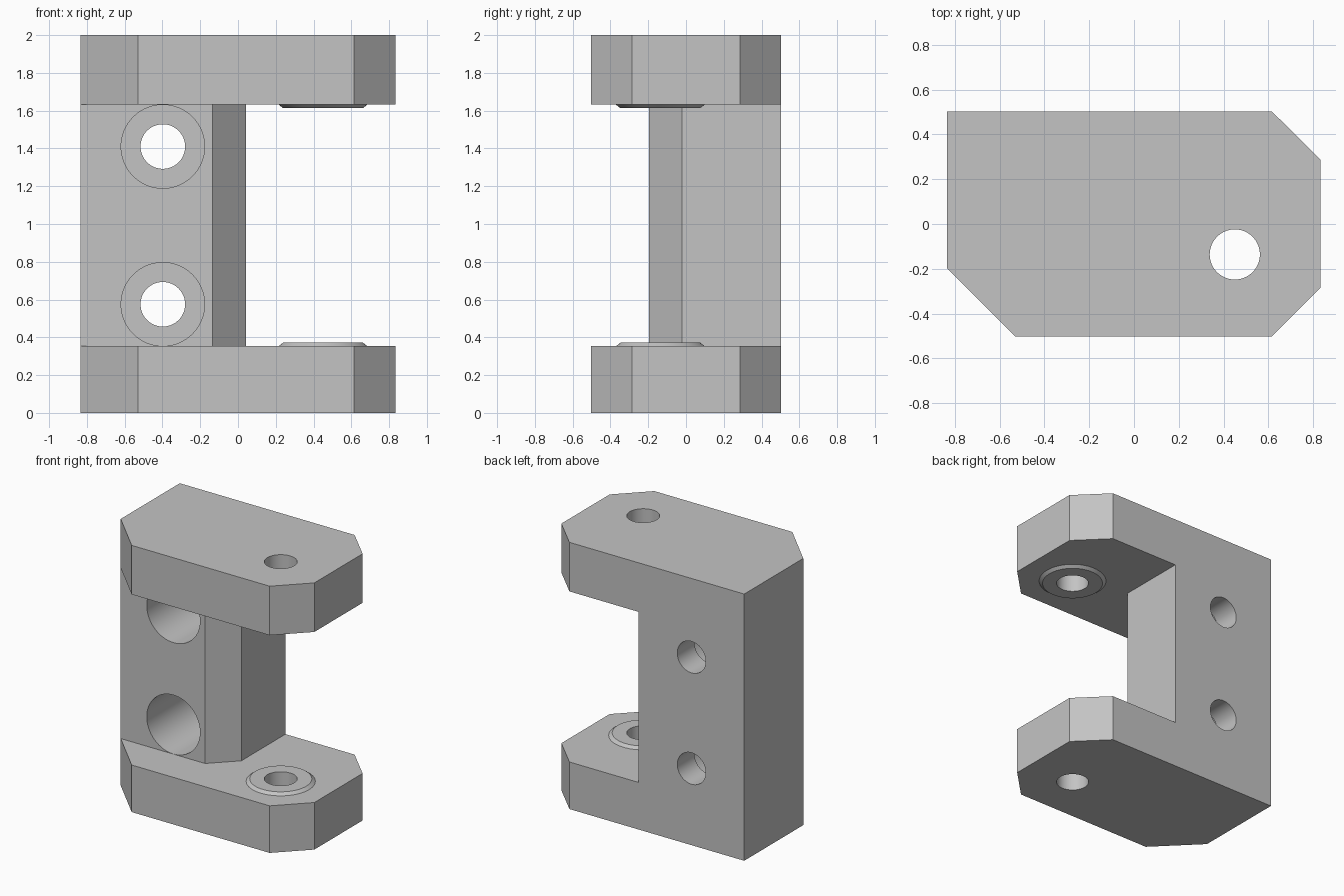
import bpy
import bmesh
import math
from mathutils import Matrix, Vector

cube = bpy.data.objects.get("Cube")
if cube:
    bpy.data.objects.remove(cube, do_unlink=True)

HEIGHT = 2.0
LOW, HIGH = 0.353, 1.632        # inner faces of the two arms
FRONT, BACK = -0.197, 0.503     # front and back of the upright
PIN_X, PIN_Y = 0.45, -0.136
BOLT_X, BOLT_HEIGHTS = -0.398, (0.575, 1.41)

metal = bpy.data.materials.new("plain grey")
metal.use_nodes = True
grey = (0.55, 0.55, 0.55, 1)
metal.diffuse_color = grey
metal.node_tree.nodes["Principled BSDF"].inputs["Base Color"].default_value = grey


def finish(name, bm):
    bmesh.ops.recalc_face_normals(bm, faces=bm.faces)
    mesh = bpy.data.meshes.new(name)
    bm.to_mesh(mesh)
    bm.free()
    mesh.materials.append(metal)
    obj = bpy.data.objects.new(name, mesh)
    bpy.context.collection.objects.link(obj)
    return obj


def prism(name, outline, z0, z1):
    bm = bmesh.new()
    face = bm.faces.new([bm.verts.new((x, y, z0)) for x, y in outline])
    top = bmesh.ops.extrude_face_region(bm, geom=[face])["geom"]
    verts = [v for v in top if isinstance(v, bmesh.types.BMVert)]
    bmesh.ops.translate(bm, verts=verts, vec=(0, 0, z1 - z0))
    return finish(name, bm)


def cone(name, start, end, r1, r2=None):
    """Round solid running from start to end."""
    start, end = Vector(start), Vector(end)
    axis = end - start
    turn = axis.to_track_quat('Z', 'Y').to_matrix().to_4x4()
    bm = bmesh.new()
    bmesh.ops.create_cone(bm, cap_ends=True, segments=64, radius1=r1,
                          radius2=r1 if r2 is None else r2, depth=axis.length,
                          matrix=Matrix.Translation((start + end) / 2) @ turn)
    return finish(name, bm)


def combine(target, tool, operation):
    mod = target.modifiers.new(tool.name, 'BOOLEAN')
    mod.operation, mod.solver, mod.object = operation, 'EXACT', tool
    bpy.context.view_layer.objects.active = target
    bpy.ops.object.modifier_apply(modifier=mod.name)
    bpy.data.objects.remove(tool, do_unlink=True)


# Full-height block with chamfered corners
bracket = prism("clevis_bracket", [
    (-0.835, BACK), (-0.835, FRONT), (-0.53, -0.503), (0.615, -0.503),
    (0.833, -0.285), (0.833, 0.287), (0.615, BACK)], 0, HEIGHT)

# Gap between the arms, leaving the chamfered upright
combine(bracket, prism("gap_cutter", [
    (-1, FRONT), (-0.135, FRONT), (0.042, -0.02), (0.042, 1),
    (1, 1), (1, -1), (-1, -1)], LOW, HIGH), 'DIFFERENCE')

# Counterbored bolt holes through the upright
for z in BOLT_HEIGHTS:
    combine(bracket, cone("counterbore_cutter", (BOLT_X, -0.4, z),
                          (BOLT_X, 0.3, z), 0.221), 'DIFFERENCE')
    combine(bracket, cone("bolt_hole_cutter", (BOLT_X, 0.2, z),
                          (BOLT_X, 1, z), 0.118), 'DIFFERENCE')

# Tapered bosses on the inner arm faces
for z, step in ((LOW, 0.019), (HIGH, -0.019)):
    combine(bracket, cone("pin_boss", (PIN_X, PIN_Y, z - step),
                          (PIN_X, PIN_Y, z + step), 0.259, 0.211), 'UNION')

# Pin hole through both arms
combine(bracket, cone("pin_hole_cutter", (PIN_X, PIN_Y, -1),
                      (PIN_X, PIN_Y, 3), 0.112), 'DIFFERENCE')

bpy.ops.object.select_all(action='DESELECT')
bracket.select_set(True)
bpy.context.view_layer.objects.active = bracket
bpy.ops.object.shade_smooth_by_angle(angle=math.radians(20))
